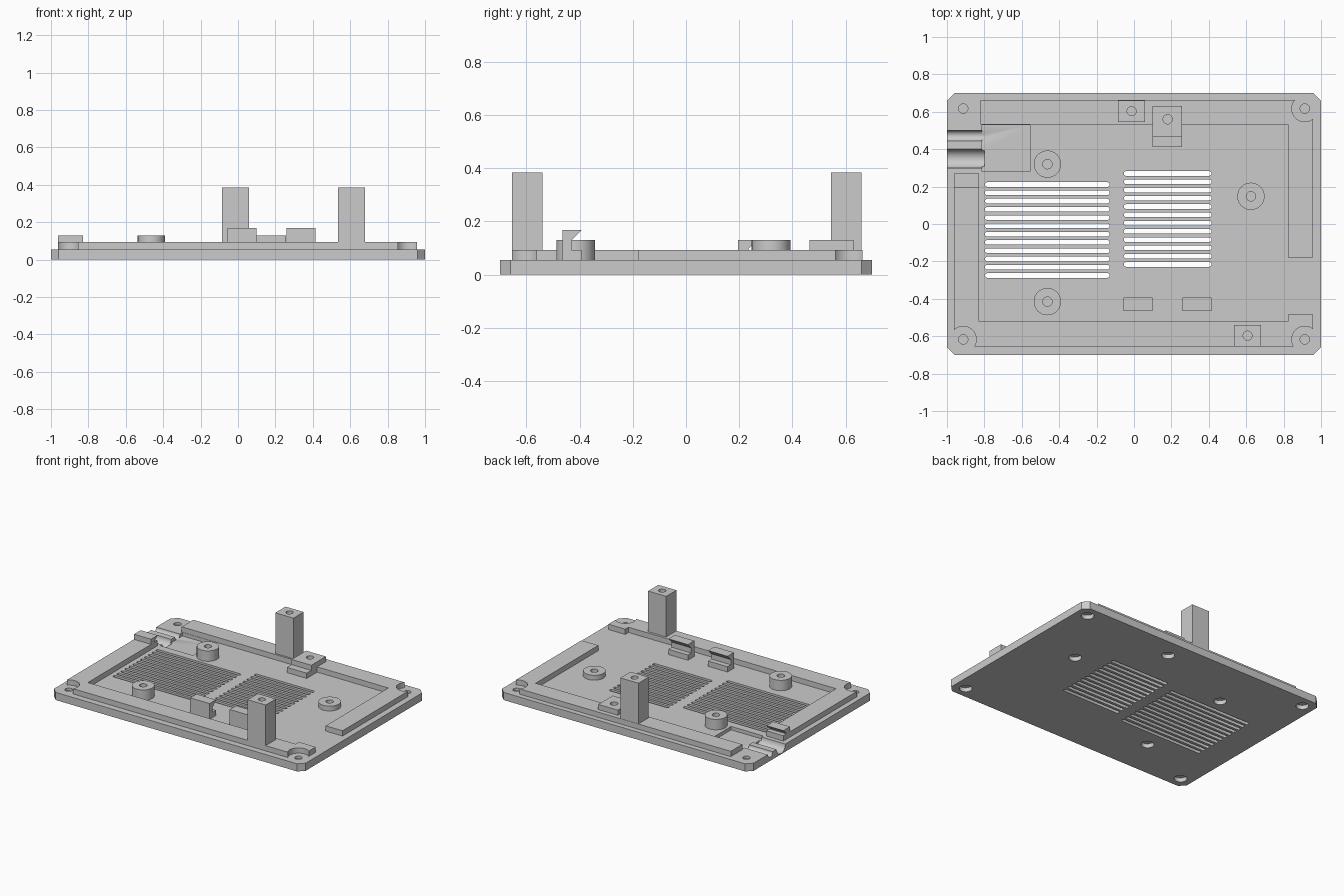
import bpy, bmesh, math
from mathutils import Matrix, Vector

if "Cube" in bpy.data.objects:
    bpy.data.objects.remove(bpy.data.objects["Cube"], do_unlink=True)

grey = bpy.data.materials.new("light_grey_plastic")
grey.use_nodes = True
COLOUR = (0.6, 0.6, 0.6, 1)
grey.diffuse_color = COLOUR
grey.node_tree.nodes["Principled BSDF"].inputs["Base Color"].default_value = COLOUR

Z = Vector((0, 0, 1))
FLOOR, RIDGE, TALL = 0.055, 0.093, 0.13
SINK = 0.05  # parts start slightly inside the plate


def prism(bm, points, offset):
    """Extrude a closed 3D outline along offset."""
    face = bm.faces.new([bm.verts.new(p) for p in points])
    new = bmesh.ops.extrude_face_region(bm, geom=[face])["geom"]
    bmesh.ops.translate(bm, vec=offset, verts=[v for v in new if isinstance(v, bmesh.types.BMVert)])


def slab(bm, outline, z0, z1):
    prism(bm, [(x, y, z0) for x, y in outline], Z * (z1 - z0))


def box(bm, x0, x1, y0, y1, z0, z1):
    slab(bm, [(x0, y0), (x1, y0), (x1, y1), (x0, y1)], z0, z1)


def side_profile(bm, outline, x0, x1):
    prism(bm, [(x0, y, z) for y, z in outline], Vector((x1 - x0, 0, 0)))


def cylinder(bm, x, y, r, z0, z1):
    bmesh.ops.create_cone(bm, cap_ends=True, segments=32, radius1=r, radius2=r, depth=z1 - z0,
                          matrix=Matrix.Translation((x, y, (z0 + z1) / 2)))


def finish(name, bm):
    bmesh.ops.recalc_face_normals(bm, faces=bm.faces[:])
    mesh = bpy.data.meshes.new(name)
    bm.to_mesh(mesh)
    bm.free()
    mesh.materials.append(grey)
    obj = bpy.data.objects.new(name, mesh)
    bpy.context.collection.objects.link(obj)
    return obj


def part(name, build, *args):
    bm = bmesh.new()
    build(bm, *args)
    return finish(name, bm)


def select(obj):
    bpy.ops.object.select_all(action='DESELECT')
    obj.select_set(True)
    bpy.context.view_layer.objects.active = obj


def cut(obj, *cutters):
    select(obj)
    for cutter in cutters:
        cutter.hide_render = True
        mod = obj.modifiers.new("cut", 'BOOLEAN')
        mod.operation, mod.solver, mod.object = 'DIFFERENCE', 'EXACT', cutter
        bpy.ops.object.modifier_apply(modifier=mod.name)
    bpy.ops.object.shade_smooth_by_angle(angle=math.radians(30))


# Hole positions
corners = [(sx * 0.913, sy * 0.617) for sx in (-1, 1) for sy in (-1, 1)]
bosses = [(-0.463, 0.32, TALL), (-0.463, -0.415, TALL), (0.625, 0.148, 0.09)]
tab_hole = (0.18, 0.56)
posts = [(-0.013, 0.603), (0.607, -0.597)]

# Cutters: screw holes with wider bores underneath
bm = bmesh.new()
for x, y in corners + [b[:2] for b in bosses] + [tab_hole]:
    cylinder(bm, x, y, 0.025, 0.037, 0.2)
    cylinder(bm, x, y, 0.042, -0.02, 0.03)
for x, y in posts:
    cylinder(bm, x, y, 0.024, 0.28, 0.42)
holes = finish("hole_cutter", bm)

# Cutter: ventilation slots with rounded ends
bm = bmesh.new()
for x0, x1, top in ((-0.797, -0.13, 0.211), (-0.055, 0.415, 0.27)):
    r = 0.0125
    for i in range(12):
        y = top - i * 0.0442
        outline = []
        for cx, start in ((x1 - r, -90), (x0 + r, 90)):
            for k in range(7):
                a = math.radians(start + 30 * k)
                outline.append((cx + r * math.cos(a), y + r * math.sin(a)))
        slab(bm, outline, -0.05, 0.1)
slots = finish("slot_cutter", bm)

# Cutter: cable grooves at the side edge
bm = bmesh.new()
for y, r in ((0.35, 0.05), (0.472, 0.028)):
    ring = [(y + r * math.cos(math.tau * k / 40), FLOOR + r * math.sin(math.tau * k / 40))
            for k in range(40)]
    side_profile(bm, ring, -1.1, -0.8)
grooves = finish("groove_cutter", bm)

# Cutters: connector pocket, and clearance round the corner screws
pocket = part("pocket_cutter", box, -0.812, -0.555, 0.28, 0.53, 0.03, 0.1)
bm = bmesh.new()
for x, y in corners:
    cylinder(bm, x, y, 0.07, 0.02, 0.2)
clearance = finish("clearance_cutter", bm)

# Base plate with chamfered corners
c = 0.04
plate = part("base_plate", slab,
             [(-1, -0.7 + c), (-1 + c, -0.7), (1 - c, -0.7), (1, -0.7 + c),
              (1, 0.7 - c), (1 - c, 0.7), (-1 + c, 0.7), (-1, 0.7 - c)], 0, FLOOR)
cut(plate, holes, slots, pocket, grooves)

# Raised locating ridges
back = part("back_ridge", slab,
            [(-0.82, 0.532), (0.823, 0.532), (0.823, -0.18), (0.957, -0.18),
             (0.957, 0.663), (-0.82, 0.663)], SINK, RIDGE)
front = part("front_ridge", slab,
             [(-0.963, 0.27), (-0.963, -0.655), (0.957, -0.655), (0.957, -0.485),
              (0.823, -0.485), (0.823, -0.522), (-0.828, -0.522), (-0.828, 0.27)], SINK, RIDGE)
for ridge in (back, front):
    cut(ridge, clearance, holes)

# Screw bosses
for i, (x, y, top) in enumerate(bosses):
    cut(part(f"screw_boss_{i + 1}", cylinder, x, y, 0.073, SINK, top), holes)

# Tall screw posts
for name, (x, y) in zip(("back_post", "front_post"), posts):
    cut(part(name, box, x - 0.072, x + 0.072, y - 0.058, y + 0.058, SINK, 0.385), holes)

# Stepped screw tab
tab = part("screw_tab", side_profile,
           [(0.413, SINK), (0.63, SINK), (0.63, TALL), (0.465, TALL),
            (0.465, RIDGE), (0.413, RIDGE)], 0.1, 0.257)
cut(tab, holes)

# Hooked board clips
for i, x in enumerate((-0.055, 0.26)):
    part(f"board_clip_{i + 1}", side_profile,
         [(-0.465, SINK), (-0.393, SINK), (-0.393, RIDGE), (-0.43, RIDGE),
          (-0.43, TALL), (-0.393, 0.168), (-0.465, 0.168)], x, x + 0.155)
part("side_clip", side_profile,
     [(0.195, 0.085), (0.236, 0.085), (0.236, 0.098), (0.27, TALL), (0.195, TALL)], -0.963, -0.828)

for helper in (holes, slots, grooves, pocket, clearance):
    bpy.data.objects.remove(helper, do_unlink=True)
